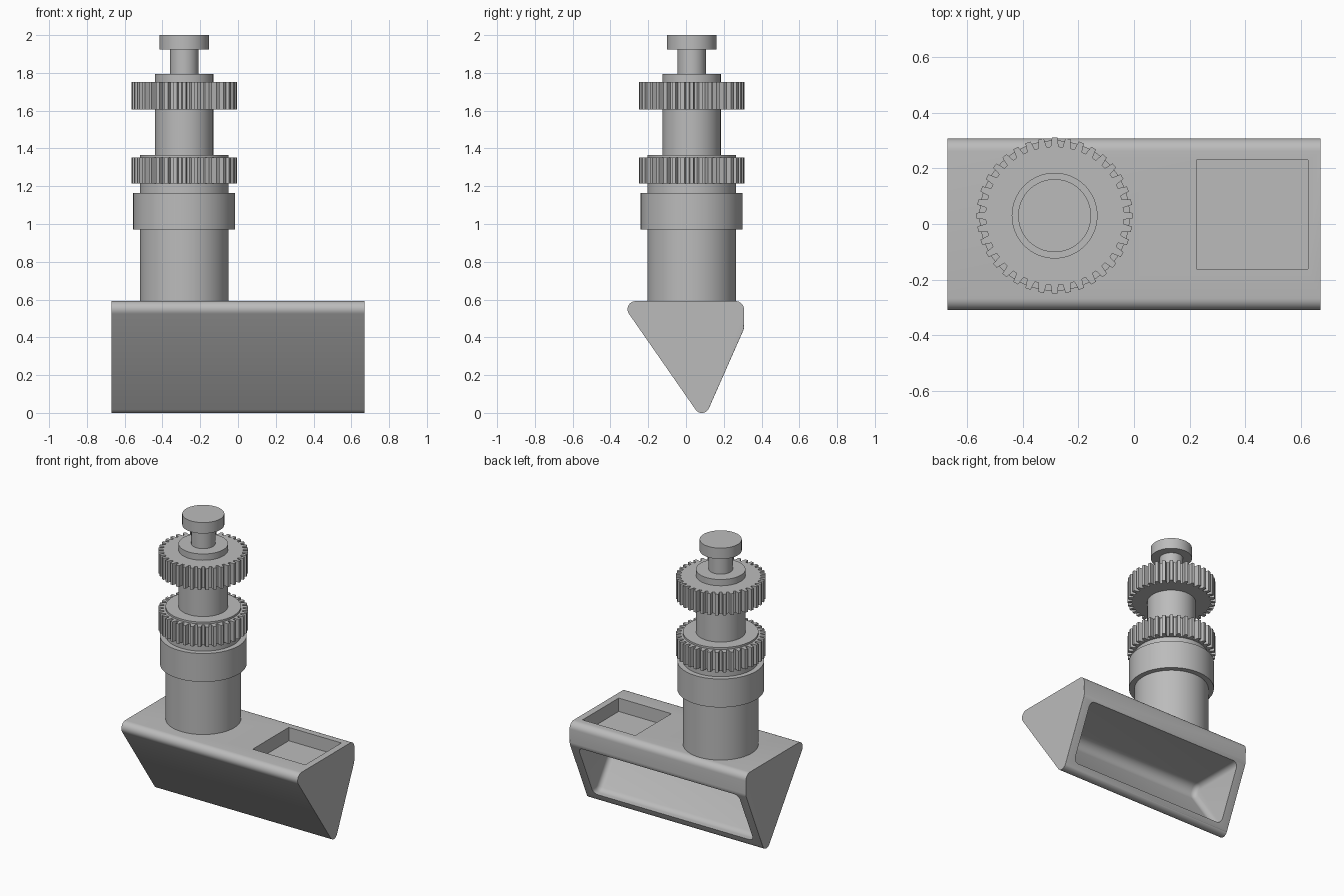
import bpy, bmesh
from math import sin, cos, pi, radians, tan
from mathutils import Vector

if "Cube" in bpy.data.objects:
    bpy.data.objects.remove(bpy.data.objects["Cube"], do_unlink=True)

grey = bpy.data.materials.new("plain_grey")
grey.use_nodes = True
GREY = (0.5, 0.5, 0.5, 1)
grey.diffuse_color = GREY
grey.node_tree.nodes["Principled BSDF"].inputs["Base Color"].default_value = GREY

AXIS = Vector((-0.285, 0.03, 0))


def make_object(name, bm, smooth=True):
    bmesh.ops.recalc_face_normals(bm, faces=bm.faces)
    mesh = bpy.data.meshes.new(name)
    bm.to_mesh(mesh)
    bm.free()
    mesh.materials.append(grey)
    obj = bpy.data.objects.new(name, mesh)
    bpy.context.collection.objects.link(obj)
    if smooth:
        shade(obj)
    return obj


def shade(obj):
    bpy.ops.object.select_all(action='DESELECT')
    obj.select_set(True)
    bpy.context.view_layer.objects.active = obj
    bpy.ops.object.shade_smooth_by_angle(angle=radians(30))


def rounded(corners, steps=8):
    """Replace each (a, b, radius) corner by an arc."""
    pts = []
    n = len(corners)
    for i, (a, b, r) in enumerate(corners):
        p = Vector((a, b))
        u = (Vector(corners[i - 1][:2]) - p).normalized()
        v = (Vector(corners[(i + 1) % n][:2]) - p).normalized()
        if r == 0:
            pts.append(p)
            continue
        half = u.angle(v) / 2
        centre = p + (u + v).normalized() * r / sin(half)
        start = p + u * r / tan(half) - centre
        end = p + v * r / tan(half) - centre
        sweep = pi - 2 * half
        for k in range(steps + 1):
            t = k / steps
            pts.append(centre + (start * sin((1 - t) * sweep) + end * sin(t * sweep)) / sin(sweep))
    return pts


def extrude(points, direction):
    bm = bmesh.new()
    face = bm.faces.new([bm.verts.new(p) for p in points])
    new = bmesh.ops.extrude_face_region(bm, geom=[face])["geom"]
    bmesh.ops.translate(bm, vec=direction, verts=[g for g in new if isinstance(g, bmesh.types.BMVert)])
    return bm


def prism(profile, half):
    return extrude([(-half, p.x, p.y) for p in profile], (2 * half, 0, 0))


def cut(obj, cutter):
    cutter.hide_render = True
    cutter.hide_viewport = True
    mod = obj.modifiers.new("cut", 'BOOLEAN')
    mod.operation = 'DIFFERENCE'
    mod.solver = 'EXACT'
    mod.object = cutter


# Wedge-shaped base with softened rear end edges
HALF = 0.67
bm = prism(rounded([(-0.349, 0.592, 0.043), (0.307, 0.592, 0.045),
                    (0.307, 0.445, 0.06), (0.092, -0.042, 0.04)]), HALF)
bm.edges.ensure_lookup_table()
rear = []
for e in bm.edges:
    a, b = (v.co for v in e.verts)
    mid = (a + b) / 2
    if abs(mid.x) > HALF - 0.01 and mid.y > 0.15 and 0.05 < mid.z < 0.48:
        rear.append(e)
bmesh.ops.bevel(bm, geom=rear, offset=0.025, segments=4, profile=0.5, affect='EDGES', clamp_overlap=True)
base = make_object("wedge_base", bm, smooth=False)

# Rear hollow
bm = prism(rounded([(-0.178, 0.43, 0.06), (0.5, 0.43, 0), (0.5, 0.045, 0), (0.08, 0.055, 0.05)]), 0.61)
caps = [e for e in bm.edges if abs(e.verts[0].co.x - e.verts[1].co.x) < 0.001]
bmesh.ops.bevel(bm, geom=caps, offset=0.035, segments=5, profile=0.5, affect='EDGES', clamp_overlap=True)
cut(base, make_object("hollow_cutter", bm, smooth=False))

# Square pocket in the top
x0, x1, y0, y1 = 0.225, 0.625, -0.162, 0.23
bm = extrude([(x0, y0, 0.5), (x1, y0, 0.5), (x1, y1, 0.5), (x0, y1, 0.5)], (0, 0, 0.2))
cut(base, make_object("pocket_cutter", bm, smooth=False))

# Apply the cuts and remove the cutters
bpy.context.view_layer.update()
graph = bpy.context.evaluated_depsgraph_get()
result = bpy.data.meshes.new_from_object(base.evaluated_get(graph))
base.modifiers.clear()
base.data = result
for name in ("hollow_cutter", "pocket_cutter"):
    bpy.data.objects.remove(bpy.data.objects[name], do_unlink=True)
shade(base)


# Round parts of the column
def cylinder(name, radius, bottom, top):
    ring = [AXIS + Vector((radius * cos(a), radius * sin(a), bottom))
            for a in (2 * pi * i / 64 for i in range(64))]
    make_object(name, extrude(ring, (0, 0, top - bottom)))


cylinder("lower_column", 0.235, 0.59, 1.365)
cylinder("collar", 0.27, 0.97, 1.165)
cylinder("upper_column", 0.154, 1.36, 1.795)
cylinder("neck", 0.075, 1.79, 1.93)
cylinder("cap", 0.131, 1.925, 2.0)


# Toothed wheels
def gear(name, bottom, top, teeth=36, root=0.248, tip=0.28):
    pitch = 2 * pi / teeth
    shape = [(-0.33, root), (-0.2, tip), (0.2, tip), (0.33, root)]
    ring = []
    for i in range(teeth):
        for offset, r in shape:
            a = pitch * (i + offset)
            ring.append(AXIS + Vector((r * cos(a), r * sin(a), bottom)))
    make_object(name, extrude(ring, (0, 0, top - bottom)))


gear("lower_gear", 1.215, 1.352)
gear("upper_gear", 1.605, 1.752)
